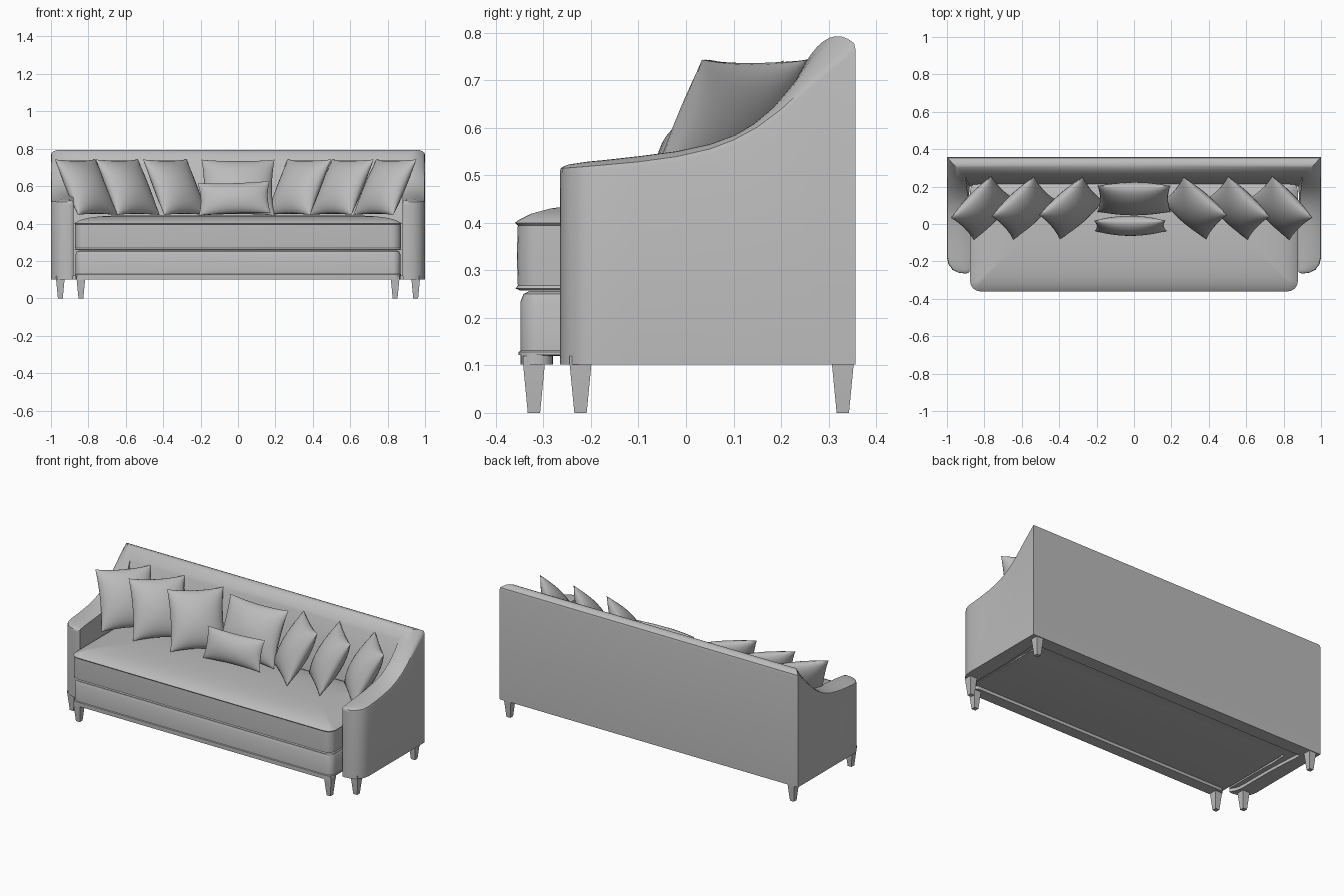
import bpy, bmesh, math
from mathutils import Vector

cube = bpy.data.objects.get("Cube")
if cube:
    bpy.data.objects.remove(cube, do_unlink=True)

GREY = (0.5, 0.5, 0.5, 1)
fabric = bpy.data.materials.new("grey_fabric")
fabric.use_nodes = True
fabric.diffuse_color = GREY
fabric.node_tree.nodes["Principled BSDF"].inputs["Base Color"].default_value = GREY


def finish(bm, name, mirror=False, angle=40):
    """Turn a bmesh into a smooth-shaded object."""
    bmesh.ops.remove_doubles(bm, verts=bm.verts, dist=1e-5)
    bmesh.ops.recalc_face_normals(bm, faces=bm.faces)
    me = bpy.data.meshes.new(name)
    bm.to_mesh(me)
    bm.free()
    me.materials.append(fabric)
    ob = bpy.data.objects.new(name, me)
    bpy.context.collection.objects.link(ob)
    bpy.ops.object.select_all(action="DESELECT")
    ob.select_set(True)
    bpy.context.view_layer.objects.active = ob
    bpy.ops.object.shade_smooth_by_angle(angle=math.radians(angle))
    if mirror:
        mod = ob.modifiers.new("Mirror", "MIRROR")
        mod.use_clip = True
    return ob


def loft(bm, rings, closed_ring=True, cap_start=True, cap_end=True):
    """Skin a list of equal-length closed rings."""
    rows = [[bm.verts.new(p) for p in ring] for ring in rings]
    n = len(rows[0])
    for a, b in zip(rows, rows[1:]):
        for i in range(n):
            j = (i + 1) % n
            bm.faces.new((a[i], a[j], b[j], b[i]))
    if cap_start:
        bm.faces.new(rows[0])
    if cap_end:
        bm.faces.new(rows[-1])


# Arm and back stations, centre back to arm front:
# outer x, y, z, then inner x, y, z, then crown bulge
stations = [
    (0, .357, .775, 0, .25, .735, .035),
    (1, .357, .775, .9, .25, .735, .035),
    (1, .28, .71, .897, .225, .69, .02),
    (1, .2, .637, .892, .18, .635, .012),
    (1, .15, .6, .888, .14, .6, .01),
    (1, .1, .573, .885, .1, .574, .01),
    (1, .05, .554, .882, .05, .557, .01),
    (1, -.02, .538, .88, -.02, .543, .01),
    (1, -.1, .527, .88, -.1, .533, .01),
    (1, -.18, .52, .88, -.17, .527, .008),
    (.992, -.215, .517, .88, -.2, .524, .008),
    (.97, -.244, .515, .88, -.22, .521, .007),
    (.94, -.26, .514, .88, -.235, .519, .006),
    (.9, -.265, .513, .88, -.25, .516, .004),
    (.885, -.262, .512, .88, -.257, .512, 0),
]


def shell_ring(s):
    outer, inner, bulge = Vector(s[:3]), Vector(s[3:6]), s[6]
    ring = [(outer.x, outer.y, .12), (outer.x, outer.y, outer.z - .012)]
    for k in range(9):
        t = .03 + .97 * k / 8
        p = outer.lerp(inner, t)
        p.z += 4 * bulge * t * (1 - t)
        ring.append(p)
    # the inside face slopes down towards the seat
    back = max(0, min(1, (inner.y - .1) / .15))
    foot = Vector((inner.x - (.02 * back if inner.x else 0), inner.y - .05 * back, .3))
    ring += [foot, (foot.x, foot.y, .12)]
    return ring


bm = bmesh.new()
loft(bm, [shell_ring(s) for s in stations], cap_start=False)
finish(bm, "arms_and_back", mirror=True)

# Base rail under the arms and back
bm = bmesh.new()
rings = []
for s in stations:
    o, i = Vector(s[:2]), Vector(s[3:5])
    i = o.lerp(i, .75)
    rings.append([(o.x, o.y, .102), (o.x, o.y, .122), (i.x, i.y, .122), (i.x, i.y, .102)])
loft(bm, rings, cap_start=False)
finish(bm, "base_rail", mirror=True)


def rounded_rect(hx, hy, cy, r, z, steps=6):
    pts = []
    for q, (sx, sy) in enumerate([(1, 1), (-1, 1), (-1, -1), (1, -1)]):
        for k in range(steps + 1):
            a = (q + k / steps) * math.pi / 2
            pts.append((sx * (hx - r) + r * math.cos(a),
                        cy + sy * (hy - r) + r * math.sin(a), z))
    return pts


def slab(name, hx, y0, y1, r, profile):
    """Rounded rectangular block; profile holds inset and height pairs."""
    bm = bmesh.new()
    loft(bm, [rounded_rect(hx - d, (y1 - y0) / 2 - d, (y0 + y1) / 2,
                           max(r - d, .008), z) for d, z in profile])
    return finish(bm, name)


# Seat: crowned cushion with piping, upholstered base, front rail
slab("seat_cushion", .872, -.356, .225, .05,
     [(.006, .258), (-.003, .262), (.002, .268), (0, .33), (.002, .394), (-.004, .4),
      (.004, .406), (.03, .419), (.07, .43), (.13, .438), (.2, .442), (.27, .443)])
slab("seat_base", .868, -.348, .21, .04,
     [(.01, .12), (-.004, .122), (-.004, .128), (0, .131), (0, .235), (.006, .25), (.02, .257)])
slab("front_rail", .868, -.348, -.28, .03, [(0, .102), (0, .122)])

# Tapered square legs
for side, label in ((1, "left"), (-1, "right")):
    for place, x, y in (("front", .84, -.32), ("arm", .95, -.222), ("back", .95, .33)):
        bm = bmesh.new()
        rings = []
        for half, z in ((.013, 0), (.023, .104), (.023, .12)):
            rings.append([(side * x + a * half, y + b * half, z)
                          for a, b in ((1, 1), (-1, 1), (-1, -1), (1, -1))])
        loft(bm, rings)
        finish(bm, f"{place}_leg_{label}", angle=20)


def pillow(name, w, h, thick, loc, lean, yaw, roll=0, n=14):
    """Puffed square with pinched corners and slightly hollow edges."""
    bm = bmesh.new()
    for face in (1, -1):
        grid = []
        for i in range(n + 1):
            u = -math.cos(math.pi * i / n)
            row = []
            for j in range(n + 1):
                v = -math.cos(math.pi * j / n)
                x = u * w / 2 * (1 - .07 * (1 - v * v))
                z = v * h / 2 * (1 - .07 * (1 - u * u))
                y = face * thick / 2 * (max(0, 1 - u * u) * max(0, 1 - v * v)) ** .55
                row.append(bm.verts.new((x, y, z)))
            grid.append(row)
        for i in range(n):
            for j in range(n):
                bm.faces.new((grid[i][j], grid[i + 1][j], grid[i + 1][j + 1], grid[i][j + 1]))
    ob = finish(bm, name, angle=50)
    ob.location = loc
    ob.rotation_euler = [math.radians(a) for a in (-lean, roll, yaw)]


# Scatter pillows, turned towards the middle of the seat
for k, (x, yaw) in enumerate([(-.81, 46), (-.59, 43), (-.335, 41),
                              (.325, -41), (.555, -44), (.785, -46)]):
    pillow(f"pillow_{k + 1}", .31, .345, .14, (x, .085, .594), 30, yaw)
pillow("centre_pillow", .39, .33, .14, (0, .135, .592), 25, 0)
pillow("lumbar_pillow", .385, .18, .1, (-.02, -.01, .535), 18, 0, -2)
